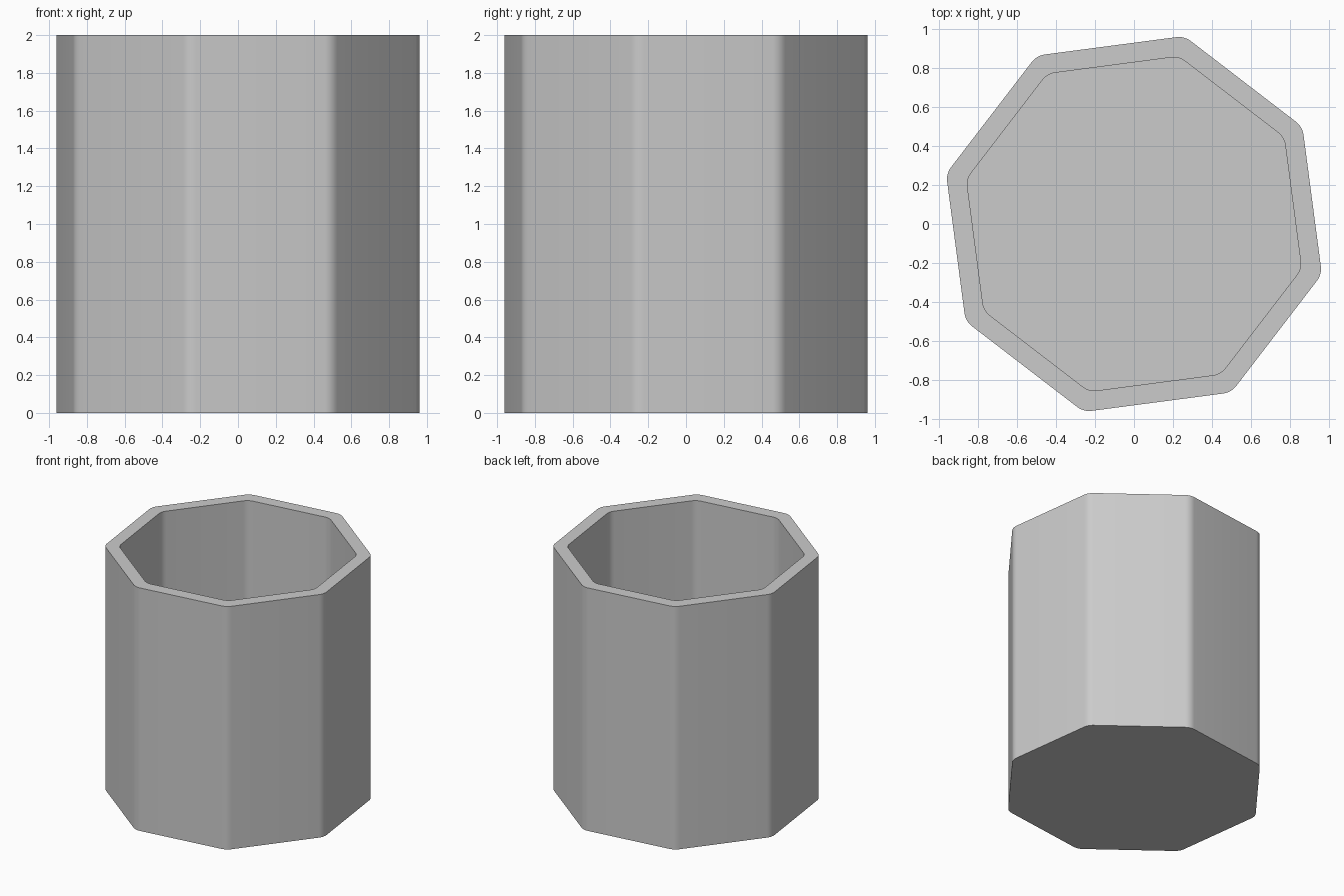
import bpy, bmesh
from math import cos, sin, pi, radians

if "Cube" in bpy.data.objects:
    bpy.data.objects.remove(bpy.data.objects["Cube"])

SIDES, ARC = 8, 6
HALF = pi / SIDES


def rounded_octagon(apothem, r):
    """Octagon outline with filleted corners, corners at -15 + 45k degrees."""
    centre = (apothem - r) / cos(HALF)
    pts = []
    for k in range(SIDES):
        a = radians(-15) + 2 * HALF * k
        for i in range(ARC + 1):
            b = a - HALF + 2 * HALF * i / ARC
            pts.append((centre * cos(a) + r * cos(b), centre * sin(a) + r * sin(b)))
    return pts


outer = rounded_octagon(cos(HALF), 0.1)
inner = rounded_octagon(cos(HALF) - 0.1, 0.1)

# Stack of outlines: outer bottom, outer top, inner top, inner floor
bm = bmesh.new()
rings = [[bm.verts.new((x, y, z)) for x, y in outline]
         for outline, z in ((outer, 0), (outer, 2), (inner, 2), (inner, 0.1))]
n = len(outer)
for lo, hi in zip(rings, rings[1:]):
    for i in range(n):
        j = (i + 1) % n
        bm.faces.new((lo[i], lo[j], hi[j], hi[i]))
# Underside and floor
bm.faces.new(rings[0][::-1])
bm.faces.new(rings[-1])
bmesh.ops.recalc_face_normals(bm, faces=bm.faces)

mesh = bpy.data.meshes.new("octagonal_cup")
bm.to_mesh(mesh)
bm.free()
cup = bpy.data.objects.new("octagonal_cup", mesh)
bpy.context.collection.objects.link(cup)
bpy.context.view_layer.objects.active = cup
cup.select_set(True)
bpy.ops.object.shade_smooth_by_angle(angle=radians(30))
